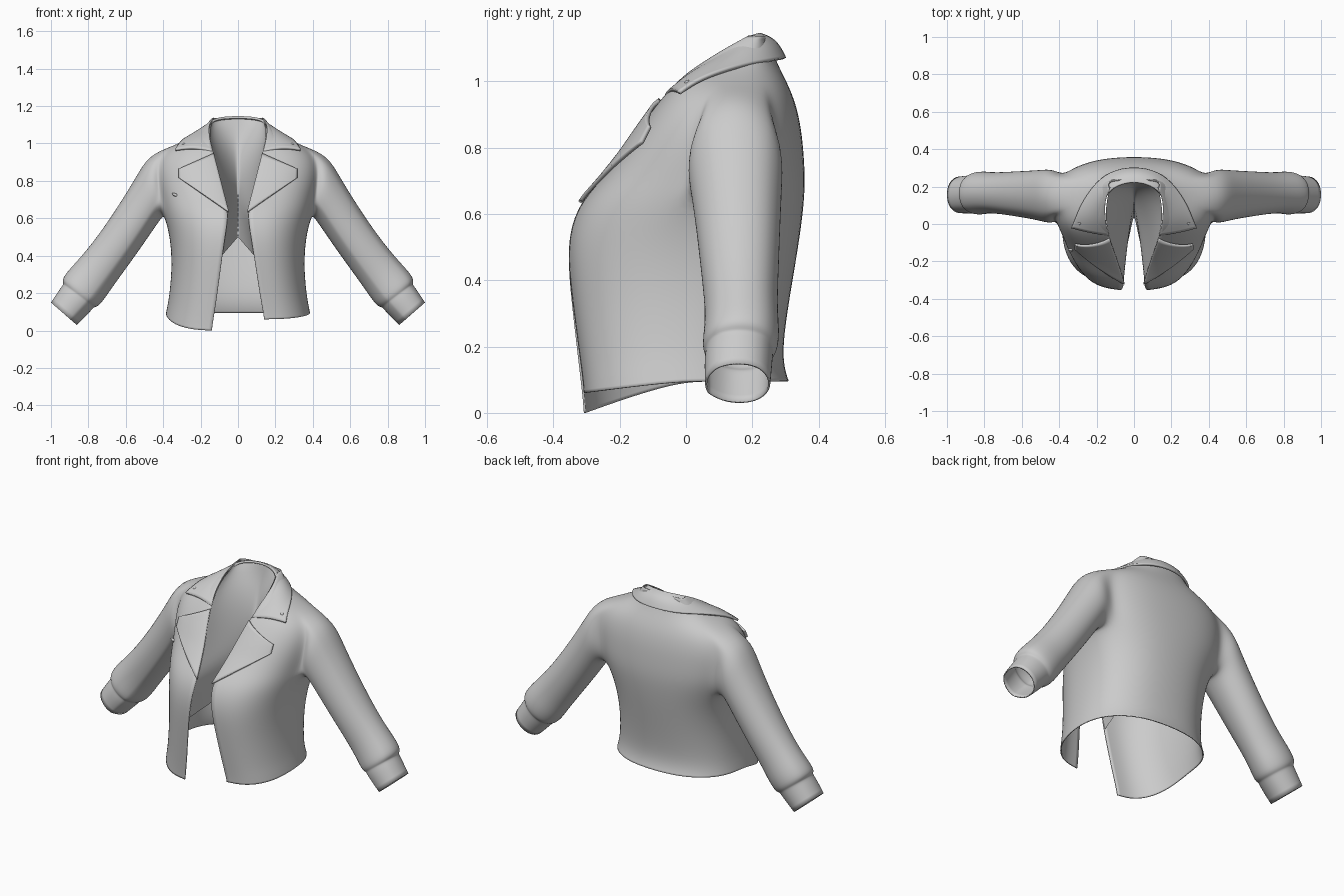
import bpy, bmesh
from math import sin, cos, asin, atan2, pi, sqrt
from mathutils import Vector

if "Cube" in bpy.data.objects:
    bpy.data.objects.remove(bpy.data.objects["Cube"])

# Torso sections: z, side half-width, front edge x, front edge y, side y, back y
ROWS = [
    (.095, .385, .140, -.305, .00, .310),
    (.13, .378, .135, -.308, .00, .297),
    (.20, .365, .120, -.318, .01, .290),
    (.35, .352, .095, -.340, .03, .312),
    (.50, .362, .070, -.358, .06, .338),
    (.62, .395, .050, -.328, .11, .354),
    (.70, .415, .070, -.255, .14, .358),
    (.78, .430, .090, -.190, .14, .354),
    (.86, .435, .108, -.135, .14, .346),
    (.93, .415, .125, -.085, .14, .330),
    (.98, .360, .140, -.040, .14, .310),
    (1.02, .270, .150, .000, .14, .290),
    (1.06, .200, .155, .060, .16, .270),
    (1.10, .168, .155, .125, .19, .255),
    (1.135, .135, .130, .190, .215, .238),
]
# Sleeve rings: upper x, z, lower x, z, front y, back y
SLEEVE = [
    (.478, .940, .405, .600, .000, .295),
    (.540, .830, .450, .535, .015, .290),
    (.625, .690, .505, .455, .030, .285),
    (.735, .525, .580, .350, .045, .280),
    (.830, .405, .660, .240, .058, .275),
    (.905, .325, .700, .180, .055, .282),
    (.943, .275, .742, .125, .048, .278),
    (.930, .252, .765, .125, .062, .262),
    (.944, .235, .778, .108, .055, .262),
    (1.00, .150, .860, .028, .058, .254),
]
P = .85   # roundness of the body section
N = 6     # segments per quarter
I0, I1, J0, J1 = 5, 10, 5, 8   # armhole patch in the torso grid


def sec(z):
    """Section interpolated at height z."""
    z = min(max(z, ROWS[0][0]), ROWS[-1][0])
    for a, b in zip(ROWS, ROWS[1:]):
        if z <= b[0]:
            f = (z - a[0]) / (b[0] - a[0])
            return [p + (q - p) * f for p, q in zip(a, b)]


def front_y(x, z):
    """Depth of the front panel at x, z."""
    _, w, ex, fy, ys, _ = sec(z)
    u = min(max((x - ex) / (w - ex), 0), 1)
    return ys + (fy - ys) * max(0, cos(asin(u ** (1 / P)))) ** P


def torso_point(row, j, side):
    z, w, ex, fy, ys, by = row
    a = j / N * pi / 2
    s, c = abs(sin(a)), abs(cos(a))
    if j <= N:   # front panel, hem dips towards the opening
        drop = .095 if side < 0 else .035
        z -= drop * c * max(0, 1 - (z - .095) / .4)
        return (side * (ex + (w - ex) * s ** P), ys + (fy - ys) * c ** P, z)
    x = 0 if j == 2 * N else w * s ** P
    return (side * x, ys + (by - ys) * c ** P, z)


def finish(bm, name, level, thick):
    bmesh.ops.remove_doubles(bm, verts=bm.verts, dist=.0005)
    bmesh.ops.recalc_face_normals(bm, faces=bm.faces)
    for f in bm.faces:
        f.smooth = True
    me = bpy.data.meshes.new(name)
    bm.to_mesh(me)
    bm.free()
    ob = bpy.data.objects.new(name, me)
    bpy.context.collection.objects.link(ob)
    if level:
        m = ob.modifiers.new("smooth", 'SUBSURF')
        m.levels = m.render_levels = level
        m.boundary_smooth = 'PRESERVE_CORNERS'
    if thick:
        m = ob.modifiers.new("thickness", 'SOLIDIFY')
        m.thickness, m.offset = thick, 0
    return ob


def grid(bm, pts):
    vs = [[bm.verts.new(p) for p in r] for r in pts]
    for a, b in zip(vs, vs[1:]):
        for k in range(len(a) - 1):
            q = list(dict.fromkeys((a[k], a[k + 1], b[k + 1], b[k])))
            bm.faces.new(q)


# Jacket body with sleeves grown out of the armholes
bm = bmesh.new()
for side in (-1, 1):
    V = [[bm.verts.new(torso_point(r, j, side)) for j in range(2 * N + 1)] for r in ROWS]
    for i in range(len(ROWS) - 1):
        for j in range(2 * N):
            if not (I0 <= i < I1 and J0 <= j < J1):
                bm.faces.new((V[i][j], V[i][j + 1], V[i + 1][j + 1], V[i + 1][j]))
    loop = ([V[I0][j] for j in range(J0, J1)] + [V[i][J1] for i in range(I0, I1)]
            + [V[I1][j] for j in range(J1, J0, -1)] + [V[i][J0] for i in range(I1, I0, -1)])
    zc, hz = (ROWS[I0][0] + ROWS[I1][0]) / 2, (ROWS[I1][0] - ROWS[I0][0]) / 2
    angles = [atan2((v.co.y - .15) / .11, (v.co.z - zc) / hz) for v in loop]
    for ux, uz, lx, lz, y0, y1 in SLEEVE:
        ring = []
        for a in angles:
            c, s = cos(a), sin(a)
            ring.append(bm.verts.new((side * ((ux + lx) / 2 + (ux - lx) / 2 * c),
                                      (y0 + y1) / 2 + (y1 - y0) / 2 * s,
                                      (uz + lz) / 2 + (uz - lz) / 2 * c)))
        for k in range(len(loop)):
            n = (k + 1) % len(loop)
            bm.faces.new((loop[k], loop[n], ring[n], ring[k]))
        loop = ring
finish(bm, "jacket_body", 2, .006)

# Lining running from the neck down to a point inside the opening
bm = bmesh.new()
for side in (-1, 1):
    pts = []
    for i in range(13):
        t = i / 12
        r = sec(1.13 - .73 * t)
        ex, fy, ez = r[2], r[3], r[0]
        yb, zb = .232 - .182 * t ** 1.3, 1.13 - .63 * t
        line = []
        for k in range(9):
            s = k / 8
            a = s * pi / 2
            x = ex * ((1 - t) * cos(a) + t * (1 - s)) if k < 8 else 0
            f = (1 - t) * sin(a) + t * s
            line.append((side * x, fy + (yb - fy) * f, ez + (zb - ez) * s))
        pts.append(line)
    grid(bm, pts)
finish(bm, "lining", 1, 0)

# Collar folded over the neck
FOLD = [(0, .235, 1.142), (.125, .195, 1.137), (.165, .12, 1.09),
        (.165, .06, 1.05), (.155, 0, 1.01), (.135, -.06, .955)]
OUTER = [(0, .305, 1.07), (.13, .28, 1.065), (.22, .20, 1.055),
         (.285, .10, 1.028), (.312, .03, 1.0), (.335, -.02, .965)]
bm = bmesh.new()
for side in (-1, 1):
    pts = []
    for a, b in zip(FOLD, OUTER):
        line = []
        for k in range(5):
            s = k / 4
            p = Vector(a).lerp(Vector(b), s)
            p += Vector((0, -.004 if a[1] < .1 else .008, .014)) * sin(s * pi)
            line.append((side * p.x, p.y, p.z))
        pts.append(line)
    grid(bm, pts)
finish(bm, "collar", 2, .012)

# Lapels lying on the front panels
A, B, C, D = [Vector(p) for p in ((.05, .635), (.315, .815), (.315, .862), (.13, .945))]
for side, name in ((-1, "right_lapel"), (1, "left_lapel")):
    bm = bmesh.new()
    pts = []
    for i in range(9):
        line = []
        for k in range(11):
            p = A.lerp(B, k / 10).lerp(D.lerp(C, k / 10), i / 8)
            line.append((side * p.x, front_y(p.x, p.y) - .006 - .014 * (k / 10) ** .5, p.y))
        pts.append(line)
    grid(bm, pts)
    finish(bm, name, 1, .012)


# Collar snaps and chest buttonhole
def knob(name, pos, size, tilt=0):
    bm = bmesh.new()
    bmesh.ops.create_uvsphere(bm, u_segments=12, v_segments=8, radius=1)
    ob = finish(bm, name, 0, 0)
    ob.location, ob.scale, ob.rotation_euler = pos, size, (0, tilt, 0)


for side in (-1, 1):
    knob("collar_snap", (side * .29, .005, .992), (.012, .010, .012))
knob("buttonhole", (-.335, front_y(.335, .725) - .002, .725), (.02, .008, .008), .4)
